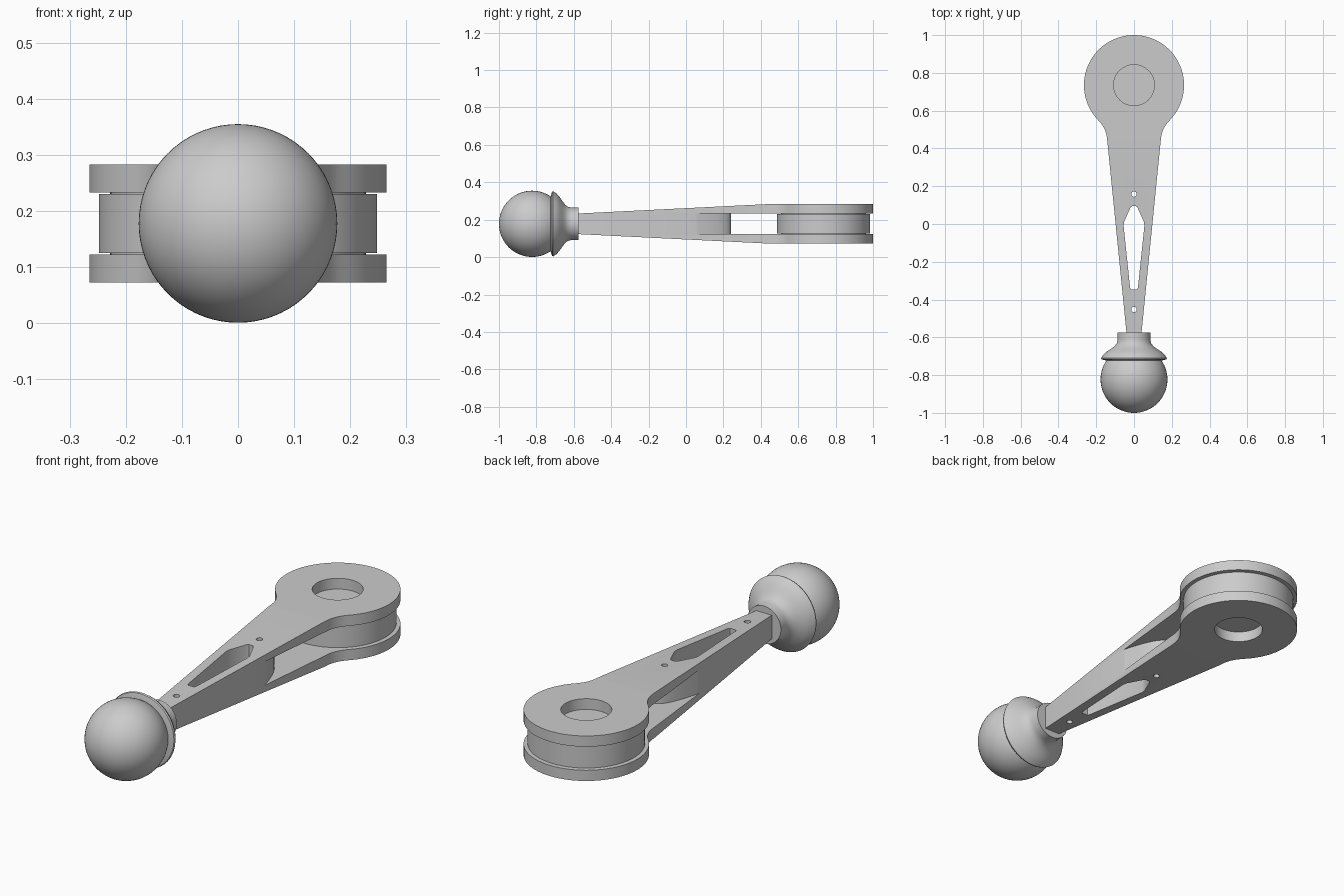
import bpy, bmesh, math
from mathutils import Vector, Matrix

if "Cube" in bpy.data.objects:
    bpy.data.objects.remove(bpy.data.objects["Cube"])

MID = 0.178      # height of the centre plane
EYE = 0.735      # y of the round fork end
GAP = 0.055      # half height of the fork slot
HALF = 0.105     # half height of the fork

grey = bpy.data.materials.new("satin grey")
grey.use_nodes = True
grey.diffuse_color = (0.6, 0.6, 0.6, 1)
grey.node_tree.nodes["Principled BSDF"].inputs["Base Color"].default_value = (0.6, 0.6, 0.6, 1)


def finish(name, bm):
    bmesh.ops.recalc_face_normals(bm, faces=bm.faces)
    me = bpy.data.meshes.new(name)
    bm.to_mesh(me)
    bm.free()
    ob = bpy.data.objects.new(name, me)
    bpy.context.collection.objects.link(ob)
    me.materials.append(grey)
    return ob


def select(ob):
    bpy.ops.object.select_all(action='DESELECT')
    ob.select_set(True)
    bpy.context.view_layer.objects.active = ob


def smooth(ob):
    select(ob)
    bpy.ops.object.shade_smooth_by_angle(angle=math.radians(30))


def prism(name, points, low, high, side=False):
    """Extrude an outline along z, or a (y, z) outline along x."""
    bm = bmesh.new()
    place = (lambda a, b: (low, a, b)) if side else (lambda a, b: (a, b, low))
    face = bm.faces.new([bm.verts.new(place(a, b)) for a, b in points])
    new = bmesh.ops.extrude_face_region(bm, geom=[face])["geom"]
    move = Vector((high - low, 0, 0)) if side else Vector((0, 0, high - low))
    bmesh.ops.translate(bm, vec=move, verts=[v for v in new if isinstance(v, bmesh.types.BMVert)])
    return finish(name, bm)


def circle(radius, y, n):
    return [(radius * math.cos(2 * math.pi * i / n), y + radius * math.sin(2 * math.pi * i / n))
            for i in range(n)]


def mirrored(right):
    """Close a right-hand outline with its mirror image."""
    return right + [(-x, y) for x, y in reversed(right) if x > 1e-6]


def cut(ob, tool, operation='DIFFERENCE'):
    mod = ob.modifiers.new("cut", 'BOOLEAN')
    mod.operation, mod.solver, mod.object = operation, 'EXACT', tool
    select(ob)
    bpy.ops.object.modifier_apply(modifier=mod.name)
    bpy.data.objects.remove(tool)


def revolve(name, profile, steps=72):
    """Spin a (radius, y) profile around the lengthwise axis."""
    bm = bmesh.new()
    verts = [bm.verts.new((r, y, MID)) for r, y in profile]
    edges = [bm.edges.new(pair) for pair in zip(verts, verts[1:])]
    bmesh.ops.spin(bm, geom=verts + edges, cent=(0, 0, MID), axis=(0, 1, 0),
                   angle=2 * math.pi, steps=steps)
    bmesh.ops.remove_doubles(bm, verts=bm.verts, dist=1e-5)
    ob = finish(name, bm)
    smooth(ob)
    return ob


# Arm outline: taper, fillet into the round end
outline = [(0.038, -0.595)]
p0, p1, p2 = Vector((0.143, 0.455)), Vector((0.148, 0.507)), Vector((0.19, 0.55))
for i in range(9):
    t = i / 8
    p = p0 * (1 - t) ** 2 + p1 * 2 * t * (1 - t) + p2 * t * t
    outline.append((p.x, p.y))
for i in range(1, 49):
    a = math.radians(-44 + 134 * i / 48)
    outline.append((0.265 * math.cos(a), EYE + 0.265 * math.sin(a)))
arm = prism("forked_arm", mirrored(outline), MID - HALF, MID + HALF)

# Thinning of the arm towards the knob
upper = [(-0.8, 0.044), (0.43, HALF), (0.8, HALF + 0.001), (1.2, HALF + 0.001)]
taper = [(y, MID + h) for y, h in upper] + [(y, MID - h) for y, h in reversed(upper)]
cut(arm, prism("taper_tool", taper, -0.5, 0.5, side=True), 'INTERSECT')

# Fork slot with a rounded nose at its root
nose = [(0.15 * i / 12, 0.24 - 0.18 * (1.5 * i / 12) ** 2) for i in range(13)]
slot = mirrored([(x, y) for x, y in nose] + [(0.5, -0.16), (0.5, 1.2)])
cut(arm, prism("slot_tool", slot, MID - GAP, MID + GAP))

# Pivot hole, lightening window and two pin holes
window = mirrored([(0.016, -0.347), (0.021, -0.335), (0.055, -0.01), (0.053, 0.01),
                   (0.018, 0.088), (0.01, 0.095)])
for shape in (circle(0.108, EYE, 64), window, circle(0.014, 0.158, 24), circle(0.014, -0.453, 24)):
    cut(arm, prism("hole_tool", shape, -0.2, 0.6))
smooth(arm)

# Roller between the fork plates, with thin spacer rings
smooth(prism("roller", circle(0.248, EYE, 96), MID - 0.0525, MID + 0.0525))
for name, sign in (("upper_spacer", 1), ("lower_spacer", -1)):
    low, high = sorted((MID + sign * 0.052, MID + sign * GAP))
    smooth(prism(name, circle(0.228, EYE, 96), low, high))

# Flared collar
revolve("flared_collar", [(0, -0.575), (0.087, -0.575), (0.087, -0.615), (0.091, -0.631),
                          (0.102, -0.646), (0.122, -0.661), (0.144, -0.676), (0.162, -0.692),
                          (0.174, -0.71), (0.171, -0.717), (0.14, -0.725), (0, -0.725)])

# Ball knob
bm = bmesh.new()
bmesh.ops.create_uvsphere(bm, u_segments=72, v_segments=36, radius=0.177,
                          matrix=Matrix.Translation((0, -0.823, MID)) @ Matrix.Rotation(math.pi / 2, 4, 'X'))
smooth(finish("ball_knob", bm))
